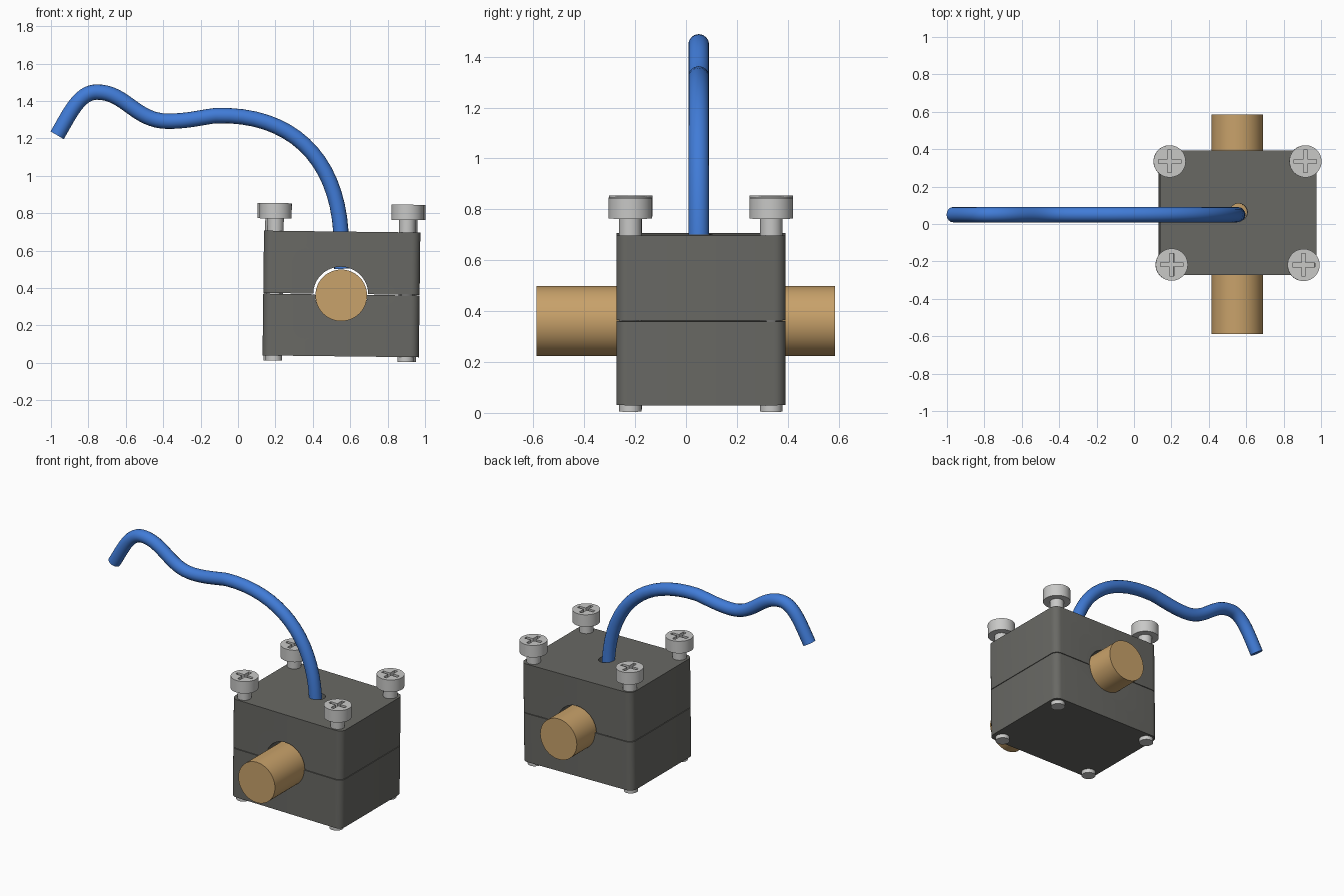
import bpy, bmesh, math
from mathutils import Matrix, Vector

if "Cube" in bpy.data.objects:
    bpy.data.objects.remove(bpy.data.objects["Cube"])

CX, CY, SPLIT = 0.553, 0.059, 0.367      # clamp centre and parting plane
# the clamp and its screws lean very slightly to the right
TILT = (Matrix.Translation((CX, 0, SPLIT)) @ Matrix.Rotation(0.012, 4, 'Y')
        @ Matrix.Translation((-CX, 0, -SPLIT)))


def material(name, rgb):
    m = bpy.data.materials.new(name)
    m.diffuse_color = (*rgb, 1)
    m.use_nodes = True
    m.node_tree.nodes["Principled BSDF"].inputs["Base Color"].default_value = m.diffuse_color
    return m


GREY = material("dark_grey", (0.140, 0.140, 0.128))
BRASS = material("brass", (0.58, 0.36, 0.145))
BLUE = material("cable_blue", (0.052, 0.20, 0.68))
STEEL = material("steel", (0.58, 0.58, 0.57))


def finish(bm, name, mat):
    ob = bpy.data.objects.new(name, bpy.data.meshes.new(name))
    bm.to_mesh(ob.data)
    bm.free()
    bpy.context.collection.objects.link(ob)
    if mat:
        ob.data.materials.append(mat)
    return ob


def smooth(ob):
    bpy.ops.object.select_all(action='DESELECT')
    ob.select_set(True)
    bpy.context.view_layer.objects.active = ob
    bpy.ops.object.shade_smooth_by_angle(angle=math.radians(35))


def add_box(bm, lo, hi):
    lo, hi = Vector(lo), Vector(hi)
    mat = Matrix.Translation((lo + hi) / 2) @ Matrix.Diagonal((*(hi - lo), 1))
    bmesh.ops.create_cube(bm, size=1, matrix=mat)


def cylinder(name, r, a, b, mat=None, seg=64):
    a, b = Vector(a), Vector(b)
    d = b - a
    bm = bmesh.new()
    bmesh.ops.create_cone(
        bm, cap_ends=True, segments=seg, radius1=r, radius2=r, depth=d.length,
        matrix=Matrix.Translation((a + b) / 2)
        @ d.to_track_quat('Z', 'Y').to_matrix().to_4x4())
    return finish(bm, name, mat)


def boolean(ob, cutter, op='DIFFERENCE'):
    cutter.hide_render = True
    mod = ob.modifiers.new(op, 'BOOLEAN')
    mod.operation, mod.object, mod.solver = op, cutter, 'EXACT'
    bpy.context.view_layer.objects.active = ob
    bpy.ops.object.modifier_apply(modifier=mod.name)
    bpy.data.objects.remove(cutter)


def clamp_half(name, z0, z1, groove_x, groove_z, groove_r):
    bm = bmesh.new()
    add_box(bm, (CX - 0.418, CY - 0.333, z0), (CX + 0.418, CY + 0.333, z1))
    # round the four upright corners
    upright = [e for e in bm.edges
               if abs(e.verts[0].co.z - e.verts[1].co.z) > 0.1]
    bmesh.ops.bevel(bm, geom=upright, offset=0.045, segments=6, profile=0.5,
                    affect='EDGES')
    ob = finish(bm, name, GREY)
    boolean(ob, cylinder("groove_cutter", groove_r,
                         (groove_x, -1, groove_z), (groove_x, 1, groove_z)))
    return ob


# split clamp block, with a cable hole in the upper half
lower = clamp_half("lower_clamp", 0.035, SPLIT - 0.002, 0.552, 0.363, 0.139)
upper = clamp_half("upper_clamp", SPLIT + 0.002, 0.702, 0.549, 0.367, 0.147)
boolean(upper, cylinder("cable_hole_cutter", 0.047, (0.555, 0.063, 0.4),
                        (0.555, 0.063, 0.9), seg=32))
for half in (lower, upper):
    half.data.transform(TILT)
    smooth(half)

# round rod held in the clamp
smooth(cylinder("rod", 0.138, (0.552, -0.587, 0.361), (0.552, 0.586, 0.361), BRASS))

# four cross-head screws
for i, (x, y) in enumerate([(0.185, 0.335), (0.911, 0.335),
                            (0.196, -0.217), (0.901, -0.219)]):
    head = cylinder(f"screw_{i + 1}", 0.086, (x, y, 0.768), (x, y, 0.850), STEEL, 48)
    for w, l in ((0.011, 0.06), (0.06, 0.011)):
        bm = bmesh.new()
        add_box(bm, (x - w, y - l, 0.815), (x + w, y + l, 0.9))
        boolean(head, finish(bm, "slot_cutter", None))
    boolean(head, cylinder("shank", 0.044, (x, y, 0.009), (x, y, 0.79), STEEL, 32),
            'UNION')
    head.data.transform(TILT)
    smooth(head)

# bent cable: left handle, point, right handle, each as (x, z)
path = [((0.555, 0.45), (0.555, 0.503), (0.553, 0.57)),
        ((0.553, 0.64), (0.550, 0.70), (0.525, 1.10)),
        ((0.28, 1.335), (-0.12, 1.322), (-0.20, 1.312)),
        ((-0.27, 1.292), (-0.375, 1.292), (-0.55, 1.292)),
        ((-0.60, 1.448), (-0.755, 1.448), (-0.85, 1.448)),
        ((-0.902, 1.327), (-0.967, 1.217), (-0.99, 1.17))]
curve = bpy.data.curves.new("cable", 'CURVE')
curve.dimensions = '3D'
curve.bevel_depth, curve.bevel_resolution = 0.041, 6
curve.resolution_u, curve.use_fill_caps = 16, True
spline = curve.splines.new('BEZIER')
spline.bezier_points.add(len(path) - 1)
for p, (hl, co, hr) in zip(spline.bezier_points, path):
    p.handle_left_type = p.handle_right_type = 'FREE'
    p.handle_left, p.co, p.handle_right = [(x, 0.05, z) for x, z in (hl, co, hr)]
curve.materials.append(BLUE)
cable = bpy.data.objects.new("cable", curve)
bpy.context.collection.objects.link(cable)
bpy.ops.object.select_all(action='DESELECT')
cable.select_set(True)
bpy.context.view_layer.objects.active = cable
bpy.ops.object.convert(target='MESH')
smooth(bpy.context.view_layer.objects.active)
